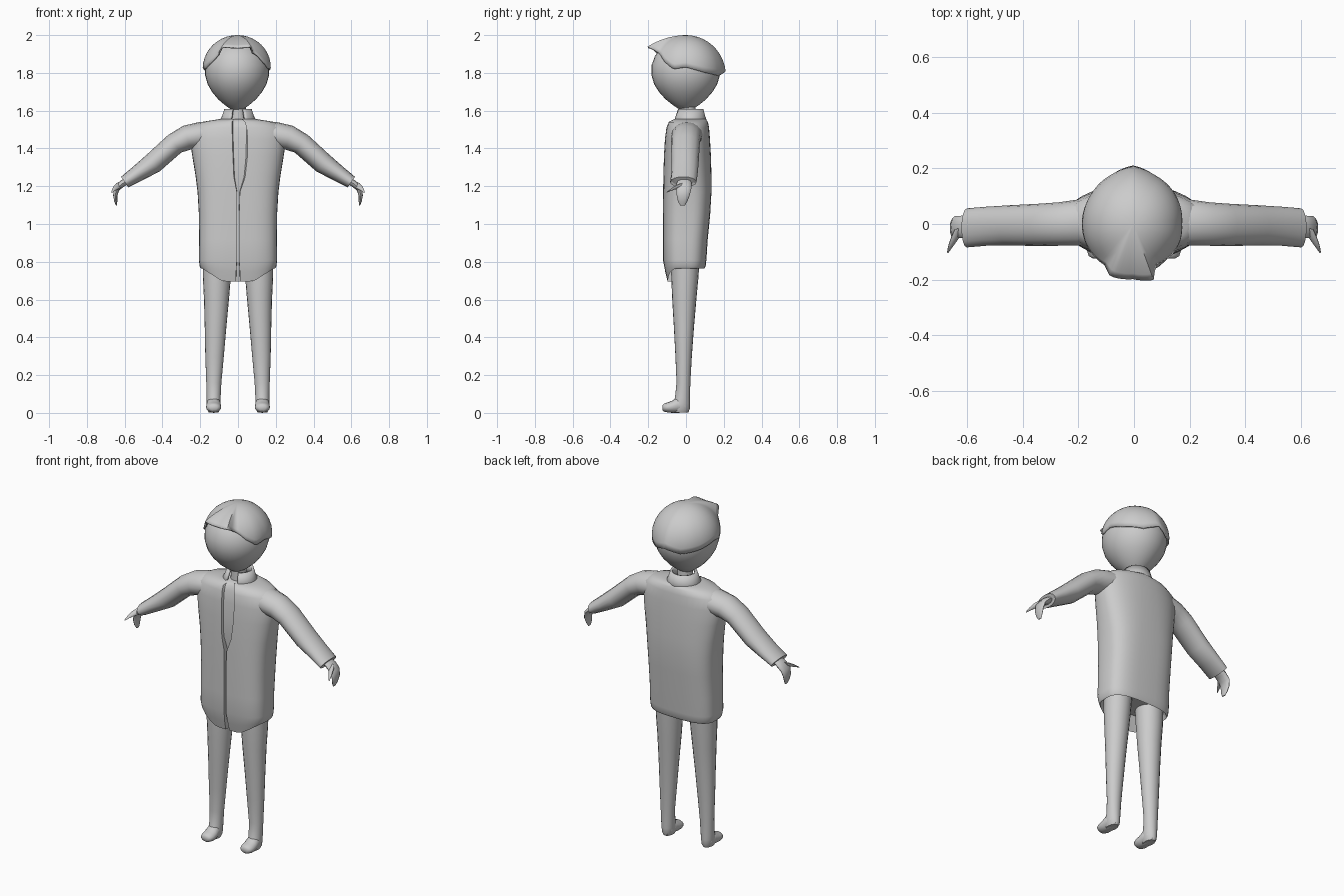
import bpy, bmesh, math
from mathutils import Vector

if "Cube" in bpy.data.objects:
    bpy.data.objects.remove(bpy.data.objects["Cube"])

mat = bpy.data.materials.new("plain_grey")
mat.diffuse_color = (0.6, 0.6, 0.6, 1)
mat.use_nodes = True
mat.node_tree.nodes["Principled BSDF"].inputs["Base Color"].default_value = mat.diffuse_color


def finish(name, bm, mirror=False, thick=0.0, angle=50):
    bmesh.ops.recalc_face_normals(bm, faces=bm.faces)
    me = bpy.data.meshes.new(name)
    bm.to_mesh(me)
    bm.free()
    me.materials.append(mat)
    ob = bpy.data.objects.new(name, me)
    bpy.context.collection.objects.link(ob)
    bpy.ops.object.select_all(action='DESELECT')
    bpy.context.view_layer.objects.active = ob
    ob.select_set(True)
    bpy.ops.object.shade_smooth_by_angle(angle=math.radians(angle))
    if thick:
        m = ob.modifiers.new("thickness", 'SOLIDIFY')
        m.thickness, m.offset = thick, -1
    if mirror:
        m = ob.modifiers.new("mirror", 'MIRROR')
        m.use_mirror_merge = False
    return ob


def loft(name, rings, closed=True, caps=True, **kw):
    """Skin a list of point rings."""
    bm = bmesh.new()
    vs = [[bm.verts.new(p) for p in r] for r in rings]
    n = len(rings[0])
    for a, b in zip(vs, vs[1:]):
        for i in range(n if closed else n - 1):
            j = (i + 1) % n
            bm.faces.new((a[i], a[j], b[j], b[i]))
    if caps:
        bm.faces.new(vs[0])
        bm.faces.new(vs[-1])
    return finish(name, bm, **kw)


def ellipse(c, u, v, n=20):
    c, u, v = Vector(c), Vector(u), Vector(v)
    return [c + u * math.cos(t) + v * math.sin(t)
            for t in (2 * math.pi * i / n for i in range(n))]


def flat_rings(rows, n=20):
    """Level rings from rows of (z, x centre, half x, front y, back y)."""
    return [ellipse((x, (f + b) / 2, z), (h, 0, 0), (0, (b - f) / 2, 0), n)
            for z, x, h, f, b in rows]


def tube(rows, n=16):
    """Rings along a bent limb: (x, y, z, half thickness, half y)."""
    out = []
    for i, (x, y, z, h, hy) in enumerate(rows):
        a, b = rows[max(i - 1, 0)], rows[min(i + 1, len(rows) - 1)]
        d = Vector((b[0] - a[0], 0, b[2] - a[2])).normalized()
        out.append(ellipse((x, y, z), (-d.z * h, 0, d.x * h), (0, hy, 0), n))
    return out


def lerp_table(table, x):
    for a, b in zip(table, table[1:]):
        if x <= b[0]:
            t = (x - a[0]) / (b[0] - a[0])
            return [p + (q - p) * t for p, q in zip(a[1:], b[1:])]
    return table[-1][1:]


# Head
head = [(1.605, .03), (1.63, .065), (1.66, .1), (1.70, .133), (1.74, .156), (1.79, .170),
        (1.84, .169), (1.89, .152), (1.93, .122), (1.96, .08), (1.975, .03)]
loft("head", flat_rings([(z, -.005, r, -r * 1.08, r * 1.06) for z, r in head], 32))

# Hair: a cap with a jagged edge (azimuth, edge height, edge radius)
edge = [(-90, 1.935, .198), (-70, 1.94, .214), (-62, 1.91, .168), (-52, 1.895, .172),
        (-40, 1.86, .178), (-22, 1.82, .180), (0, 1.83, .176), (35, 1.80, .184),
        (65, 1.785, .190), (90, 1.81, .210), (115, 1.785, .192), (145, 1.80, .184),
        (178, 1.83, .184), (200, 1.82, .184), (222, 1.86, .182), (236, 1.90, .180),
        (246, 1.94, .205), (270, 1.935, .198)]
cols, steps = 72, 10
rings = []
for k in range(1, steps + 1):
    t, ring = k / steps, []
    for i in range(cols):
        az = -90 + 360 * i / cols
        z, r = lerp_table(edge, az)
        phi = math.atan2(r, z - 1.8)
        rad = .2 + (math.hypot(r, z - 1.8) - .2) * t ** 2.2
        a = math.radians(az)
        ring.append((rad * math.sin(phi * t) * math.cos(a) - .003,
                     rad * math.sin(phi * t) * math.sin(a),
                     1.8 + rad * math.cos(phi * t)))
    rings.append(ring)
hair_bm_rings = [[(-.003, 0, 2.0)] * cols] + rings
hair = loft("hair", hair_bm_rings, caps=False, thick=.008)
bm = bmesh.new()
bm.from_mesh(hair.data)
bmesh.ops.remove_doubles(bm, verts=bm.verts, dist=1e-5)
bmesh.ops.recalc_face_normals(bm, faces=bm.faces)
bm.to_mesh(hair.data)
bm.free()

# Neck
loft("neck", flat_rings([(1.50, 0, .05, -.04, .06), (1.58, 0, .042, -.035, .05),
                         (1.64, 0, .042, -.035, .05)]))

# Collar, open at the front
collar = []
for z, rx, ry, cy in ((1.535, .105, .095, .02), (1.57, .085, .082, .02), (1.61, .072, .07, .022)):
    collar.append([(rx * math.cos(a), cy + ry * math.sin(a), z)
                   for a in (math.radians(-66 + 312 * i / 28) for i in range(29))])
loft("collar", collar, closed=False, caps=False, thick=.012)


# Coat: boxy rings with a front slit that widens into a neck opening
def coat_ring(z, hw, yf, yb, e, xl, xr, depth, hem=0.0):
    cy = (yf + yb) / 2
    hy = (yb - yf) / 2
    pts = []
    n = 40
    for i in range(1, n):
        a = -math.pi / 2 + 2 * math.pi * i / n
        c, s = math.cos(a), math.sin(a)
        pts.append([hw * math.copysign(abs(c) ** (2 / e), c),
                    cy + hy * math.copysign(abs(s) ** (2 / e), s), z])
    front = lambda x: cy - hy * (1 - abs(x / hw) ** e) ** (1 / e)
    slit = [(xl, 0), (xl * .85, depth), (xr * .85, depth), (xr, 0)]
    pts += [[x, front(x) + d, z] for x, d in slit]
    if hem:  # pointed front tails
        for p in pts:
            if p[1] < cy:
                x = abs(p[0])
                drop = min(1, max(0, (.19 - x) / .11)) * hem
                p[2] -= drop
                p[1] += drop * .15
    return pts


coat = [(.80, .18, -.095, .085, 3, -.008, .008, .03),
        (.765, .196, -.108, .098, 3, -.012, .012, .03, .07),
        (.775, .203, -.114, .104, 3, -.010, .010, .03, .03),
        (.81, .207, -.122, .108, 3, -.006, .006, .035),
        (.92, .206, -.122, .115, 3, -.006, .006, .035),
        (1.05, .207, -.122, .128, 3, -.006, .006, .035),
        (1.17, .214, -.121, .135, 2.9, -.006, .010, .03),
        (1.25, .224, -.120, .135, 2.7, -.022, .038, .014),
        (1.36, .242, -.117, .132, 2.5, -.027, .050, .014),
        (1.45, .255, -.112, .127, 2.3, -.030, .052, .014),
        (1.51, .245, -.104, .122, 2.2, -.031, .055, .014),
        (1.54, .195, -.092, .116, 2.2, -.032, .056, .014),
        (1.555, .10, -.065, .105, 2.2, -.030, .045, .01)]
loft("coat", [coat_ring(*r) for r in coat])

# Sleeves
loft("sleeve", tube([(.10, .01, 1.47, .06, .08), (.20, .005, 1.470, .070, .083),
                     (.27, 0, 1.457, .066, .078), (.335, -.003, 1.425, .058, .076),
                     (.45, -.005, 1.322, .056, .072), (.53, -.008, 1.268, .044, .070),
                     (.60, -.014, 1.222, .034, .070), (.595, -.014, 1.224, .022, .055)]),
     mirror=True)

# Hands with thumbs
loft("hand", tube([(.575, -.01, 1.235, .02, .035), (.615, -.01, 1.212, .018, .04),
                   (.643, -.012, 1.185, .015, .04), (.650, -.015, 1.15, .011, .034),
                   (.647, -.018, 1.12, .008, .025), (.643, -.018, 1.098, .003, .012)], 12),
     mirror=True)
thumb = [ellipse((x, y, z), (r, 0, 0), (0, r * .5, r), 10) for x, y, z, r in
         ((.628, -.025, 1.205, .018), (.645, -.055, 1.195, .014),
          (.658, -.08, 1.182, .009), (.668, -.102, 1.168, .003))]
loft("thumb", thumb, mirror=True)

# Legs
loft("leg", flat_rings([(.86, .108, .078, -.08, .075), (.72, .112, .074, -.078, .066),
                        (.60, .114, .066, -.073, .055), (.45, .119, .057, -.064, .042),
                        (.30, .124, .049, -.056, .031), (.16, .128, .040, -.050, .023),
                        (.08, .129, .037, -.058, .021), (.05, .129, .037, -.07, .021),
                        (.02, .129, .034, -.075, .02), (.003, .129, .026, -.07, .012)]),
     mirror=True)

# Feet
foot = [(.012, .016, .005, .035), (-.005, .033, .003, .07), (-.045, .038, .0, .085),
        (-.07, .040, .0, .066), (-.095, .040, .002, .056), (-.115, .033, .006, .05),
        (-.124, .018, .013, .042)]
loft("foot", [ellipse((.129, y, (a + b) / 2), (h, 0, 0), (0, 0, (b - a) / 2), 16)
              for y, h, a, b in foot], mirror=True)
